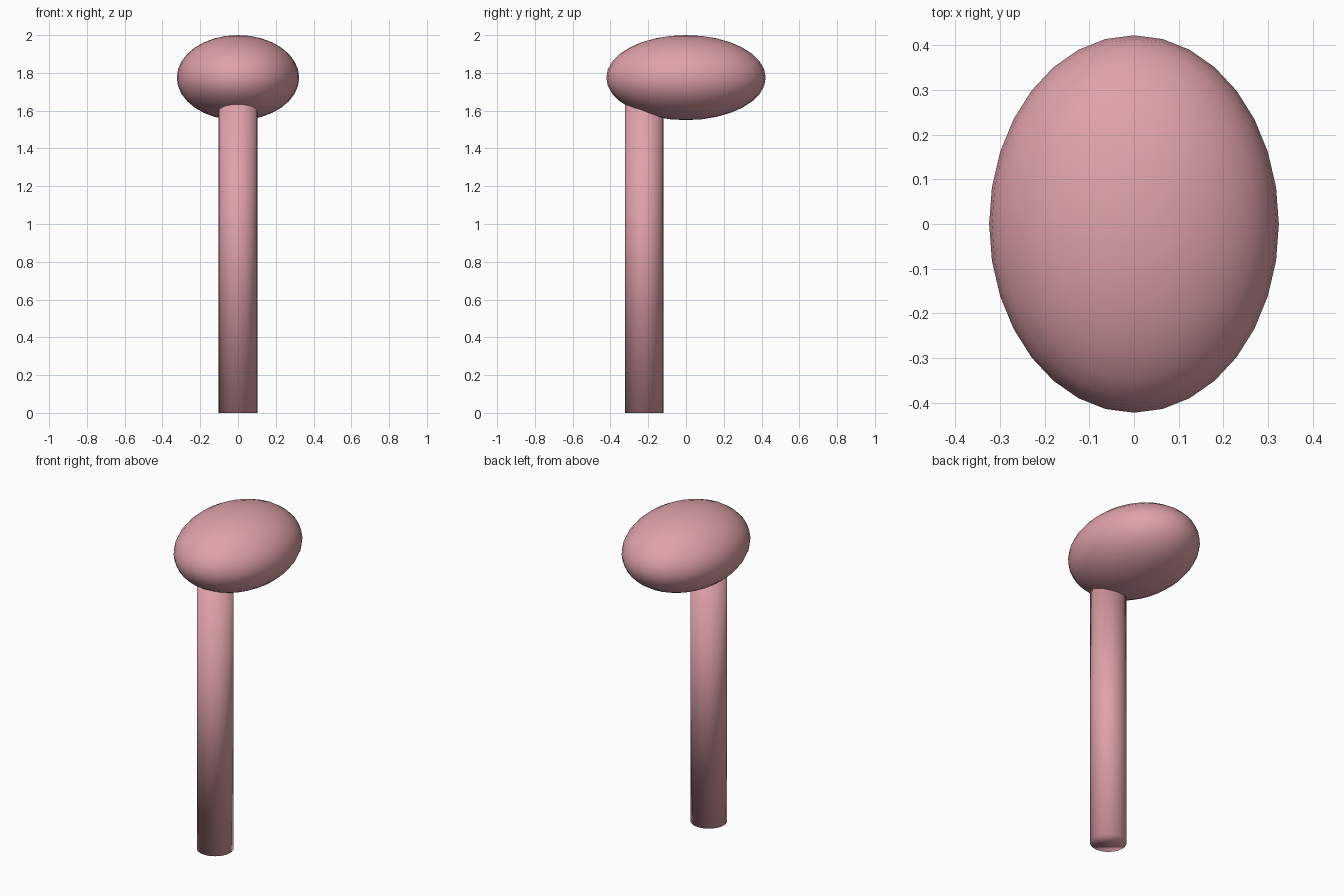
import bpy

if "Cube" in bpy.data.objects:
    bpy.data.objects.remove(bpy.data.objects["Cube"])

pink = bpy.data.materials.new("soft_pink")
pink.diffuse_color = (0.74, 0.36, 0.40, 1)
pink.use_nodes = True
pink.node_tree.nodes["Principled BSDF"].inputs["Base Color"].default_value = pink.diffuse_color


def finish(name):
    """Name, colour and smooth the newly added primitive."""
    ob = bpy.context.object
    ob.name = ob.data.name = name
    bpy.ops.object.transform_apply(location=False, rotation=False, scale=True)
    ob.data.materials.append(pink)
    bpy.ops.object.shade_smooth()
    return ob


# Flattened oval head
bpy.ops.mesh.primitive_uv_sphere_add(segments=32, ring_count=16, radius=1, location=(0, 0, 1.775))
bpy.context.object.scale = (0.324, 0.422, 0.225)
finish("head")

# Post set towards the front, ending inside the head; smooth across its caps
TOP = 1.70
bpy.ops.mesh.primitive_cylinder_add(vertices=32, radius=0.102, depth=TOP, location=(0, -0.222, TOP / 2))
finish("post")
